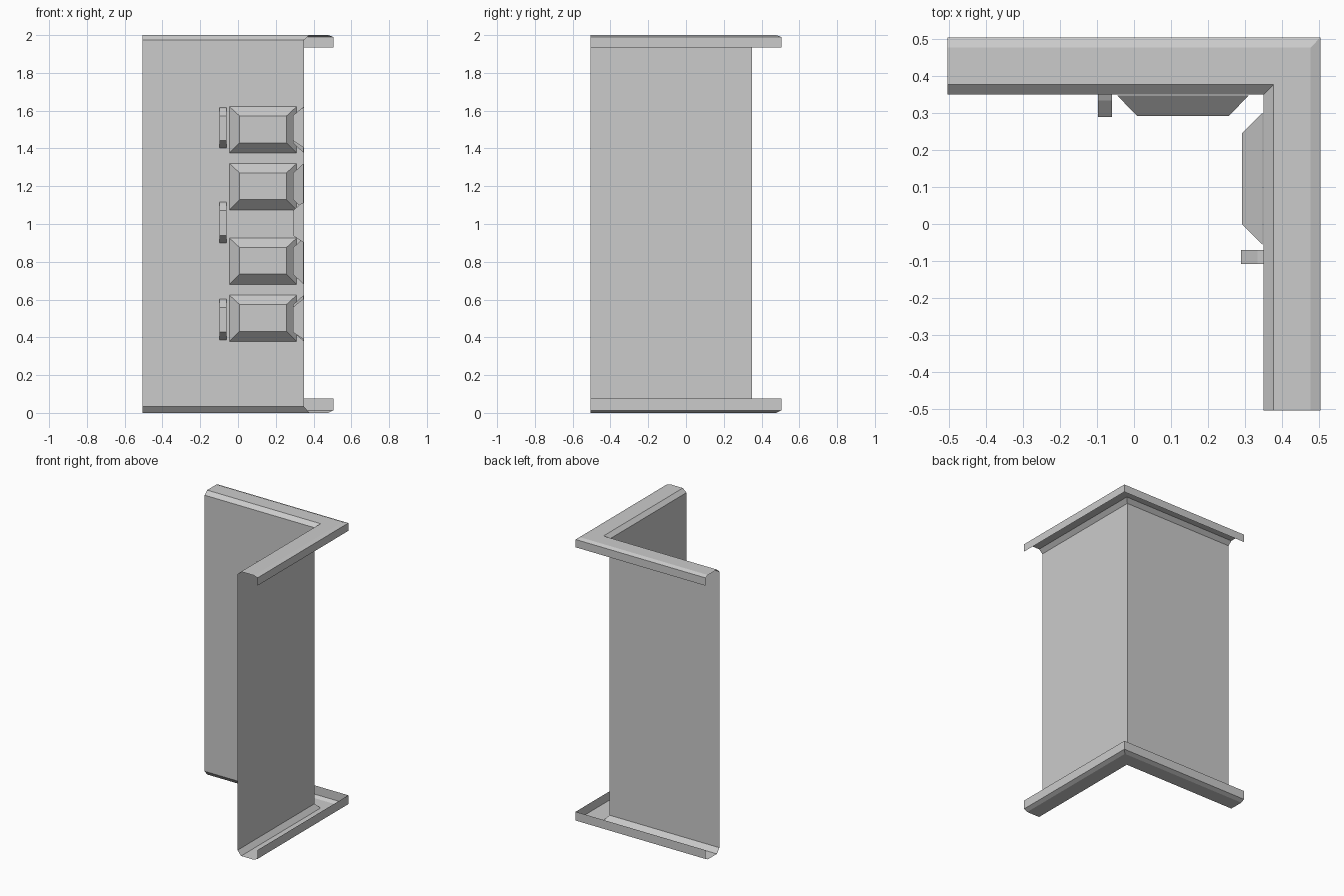
import bpy, bmesh

cube = bpy.data.objects.get("Cube")
if cube:
    bpy.data.objects.remove(cube, do_unlink=True)

grey = bpy.data.materials.new("plain grey")
grey.use_nodes = True
tone = (0.6, 0.6, 0.6, 1)
grey.diffuse_color = tone
grey.node_tree.nodes["Principled BSDF"].inputs["Base Color"].default_value = tone

HALF = 0.505   # half the width of the corner
WALL = 0.35    # distance of both walls from the centre


def add_object(name, bm):
    mesh = bpy.data.meshes.new(name)
    bm.to_mesh(mesh)
    bm.free()
    mesh.materials.append(grey)
    obj = bpy.data.objects.new(name, mesh)
    bpy.context.collection.objects.link(obj)
    return obj


def sweep_corner(name, profile):
    """Sweep an (offset, height) profile round the mitred corner."""
    bm = bmesh.new()
    rows = [[bm.verts.new(p) for p in ((-HALF, a, z), (a, a, z), (a, -HALF, z))]
            for a, z in profile]
    for low, high in zip(rows, rows[1:]):
        for i in range(2):
            bm.faces.new((low[i], low[i + 1], high[i + 1], high[i]))
    return add_object(name, bm)


def place(bm, side):
    """Keep a part on the back wall, or swap x and y for the side wall."""
    if side == "side":
        for v in bm.verts:
            v.co.x, v.co.y = v.co.y, v.co.x - 0.01
        bmesh.ops.reverse_faces(bm, faces=bm.faces)


def raised_panel(name, z0, z1, side):
    bm = bmesh.new()
    rings = []
    for inset, y in ((0, 0.347), (0.054, 0.292)):
        x0, x1 = -0.045 + inset, 0.31 - inset
        b, t = z0 + inset, z1 - inset * 0.92
        rings.append([bm.verts.new((x, y, z))
                      for x, z in ((x0, b), (x1, b), (x1, t), (x0, t))])
    base, top = rings
    bm.faces.new(top)
    for i in range(4):
        j = (i + 1) % 4
        bm.faces.new((base[i], base[j], top[j], top[i]))
    place(bm, side)
    add_object(name, bm)


def handle(name, z0, z1, side):
    bm = bmesh.new()
    outline = ((WALL, z0), (0.29, z0 + 0.04), (0.29, z1 - 0.045),
               (0.334, z1 - 0.008), (WALL, z1))
    left, right = ([bm.verts.new((x, y, z)) for y, z in outline]
                   for x in (-0.098, -0.06))
    bm.faces.new(left[::-1])
    bm.faces.new(right)
    for i in range(len(outline) - 1):
        bm.faces.new((left[i], right[i], right[i + 1], left[i + 1]))
    place(bm, side)
    add_object(name, bm)


# Thin walls with a folded channel along the top and bottom
sweep_corner("walls", [(WALL, 0.033), (WALL, 1.975)])
sweep_corner("top_channel", [(WALL, 1.975), (0.378, 2), (0.478, 2),
                             (HALF, 1.99), (HALF, 1.935)])
sweep_corner("bottom_channel", [(HALF, 0.075), (HALF, 0.013), (0.478, 0),
                                (0.378, 0), (WALL, 0.033)])

# Raised panels and handles on the inner face of each wall
for side in ("back", "side"):
    for n, z in enumerate((0.378, 0.68, 1.075, 1.376), 1):
        raised_panel(f"{side}_panel_{n}", z, z + 0.245, side)
    for n, z in enumerate((0.387, 0.9, 1.402), 1):
        handle(f"{side}_handle_{n}", z, z + 0.216, side)
